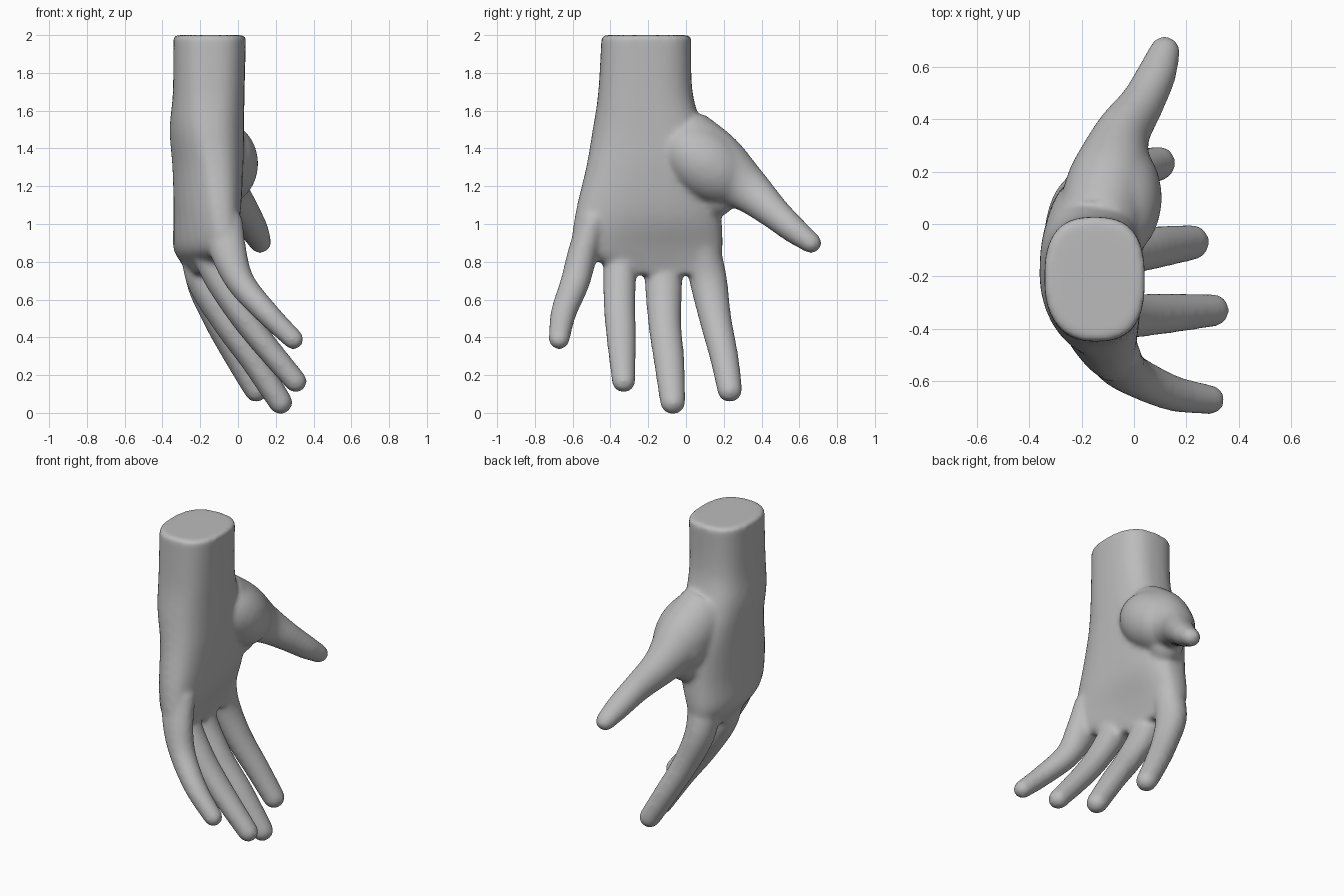
import bpy
import bmesh
import math
from mathutils import Matrix, Vector

cube = bpy.data.objects.get("Cube")
if cube:
    bpy.data.objects.remove(cube, do_unlink=True)

SIDES = 28
skin = bpy.data.materials.new("plain_grey")
skin.use_nodes = True
GREY = (0.5, 0.5, 0.5, 1)
skin.diffuse_color = GREY
skin.node_tree.nodes["Principled BSDF"].inputs["Base Color"].default_value = GREY

bm = bmesh.new()


def loft(rings):
    """Skin a list of point rings into a closed shell."""
    loops = [[bm.verts.new(p) for p in ring] for ring in rings]
    for lo, hi in zip(loops, loops[1:]):
        for i in range(SIDES):
            j = (i + 1) % SIDES
            bm.faces.new((lo[i], lo[j], hi[j], hi[i]))
    bm.faces.new(loops[0][::-1])
    bm.faces.new(loops[-1])


def spline(rows, steps=5):
    """Catmull-Rom interpolation through rows of any width."""
    rows = [Vector(r) for r in rows]
    padded = [rows[0]] + rows + [rows[-1]]
    out = []
    for a, b, c, d in zip(padded, padded[1:], padded[2:], padded[3:]):
        for s in range(steps):
            t = s / steps
            out.append(0.5 * (2 * b + (c - a) * t + (2 * a - 5 * b + 4 * c - d) * t * t
                              + (3 * b - a - 3 * c + d) * t ** 3))
    return out + [rows[-1]]


def power(v, e):
    return math.copysign(abs(v) ** e, v)


def palm_ring(row):
    """Rounded box section, bowed and tilted, softer at the outer back corner."""
    z, cx, cy, rx, ry, bow, tilt, corner = row
    ring = []
    for i in range(SIDES):
        a = math.tau * i / SIDES
        u, v = math.cos(a), math.sin(a)
        e = corner if u < 0 and v < 0 else 0.75
        u, v = power(u, e), power(v, e)
        ring.append((cx + rx * u + bow * v * v - tilt * v, cy + ry * v, z))
    return ring


def digit(rows, ref):
    """Tapered oval tube with a rounded tip; rows are x, y, z, width, depth."""
    pts = spline(rows)
    centres = [Vector(p[:3]) for p in pts]
    rings = []

    def add(c, tan, w, d):
        side = (ref - tan * ref.dot(tan)).normalized()
        up = tan.cross(side)
        rings.append([c + side * w * math.cos(math.tau * i / SIDES)
                      + up * d * math.sin(math.tau * i / SIDES) for i in range(SIDES)])

    for i, p in enumerate(pts):
        tan = (centres[min(i + 1, len(pts) - 1)] - centres[max(i - 1, 0)]).normalized()
        add(centres[i], tan, p[3], p[4])
    for k in range(1, 6):
        a = k / 6 * math.pi / 2 + 0.1
        add(centres[-1] + tan * p[4] * math.sin(a), tan, p[3] * math.cos(a), p[4] * math.cos(a))
    loft(rings)


def pad(centre, radii, angle):
    """Ellipsoid of flesh, turned about the x axis."""
    place = Matrix.Translation(centre) @ Matrix.Rotation(angle, 4, "X") @ Matrix.Diagonal((*radii, 1))
    bmesh.ops.create_uvsphere(bm, u_segments=32, v_segments=20, radius=1, matrix=place)


# Wrist and palm: z, centre x, centre y, half depth, half width, bow, tilt, corner
palm = [
    (2.0, -0.15, -0.21, 0.193, 0.238, 0, 0, 0.85),
    (1.7, -0.155, -0.215, 0.19, 0.25, 0, 0, 0.9),
    (1.5, -0.165, -0.2, 0.197, 0.295, 0, 0, 1.1),
    (1.3, -0.16, -0.18, 0.187, 0.35, 0.01, 0.01, 1.2),
    (1.05, -0.168, -0.2, 0.17, 0.388, 0.03, 0.028, 1.2),
    (0.88, -0.195, -0.2, 0.14, 0.395, 0.06, 0.055, 1.1),
    (0.8, -0.195, -0.14, 0.105, 0.32, 0.05, 0.04, 0.9),
    (0.73, -0.185, -0.09, 0.07, 0.25, 0.03, 0.02, 0.8),
]
loft([palm_ring(r) for r in spline(palm)])

# Four fingers
fingers = [
    # index
    [(-0.18, 0.07, 0.95, 0.09, 0.1), (-0.19, 0.115, 0.72, 0.1, 0.09),
     (-0.11, 0.155, 0.5, 0.086, 0.077), (0, 0.203, 0.29, 0.076, 0.07),
     (0.096, 0.232, 0.12, 0.067, 0.064)],
    # middle
    [(-0.2, -0.13, 0.95, 0.09, 0.1), (-0.19, -0.12, 0.72, 0.1, 0.09),
     (-0.06, -0.113, 0.48, 0.088, 0.077), (0.08, -0.09, 0.28, 0.082, 0.07),
     (0.225, -0.07, 0.056, 0.068, 0.064)],
    # ring
    [(-0.17, -0.34, 0.97, 0.08, 0.09), (-0.13, -0.35, 0.78, 0.088, 0.085),
     (-0.02, -0.352, 0.58, 0.085, 0.075), (0.11, -0.343, 0.4, 0.079, 0.068),
     (0.305, -0.33, 0.167, 0.063, 0.06)],
    # little
    [(-0.085, -0.49, 1.02, 0.08, 0.11), (-0.05, -0.545, 0.85, 0.08, 0.097),
     (0.015, -0.588, 0.69, 0.078, 0.076), (0.152, -0.648, 0.53, 0.069, 0.064),
     (0.293, -0.672, 0.39, 0.057, 0.055)],
]
for f in fingers:
    digit(f, Vector((0, 1, 0)))

# Thumb
thumb = [(-0.13, -0.02, 1.42, 0.17, 0.2), (-0.09, 0.16, 1.3, 0.165, 0.182),
         (-0.05, 0.33, 1.18, 0.11, 0.122), (0.03, 0.46, 1.065, 0.085, 0.088),
         (0.085, 0.57, 0.97, 0.076, 0.072), (0.118, 0.662, 0.9, 0.06, 0.056)]
digit(thumb, Vector((1, 0, 0)))

# Fleshy thumb base and the web beside the index finger
pad((-0.08, 0.1, 1.32), (0.187, 0.27, 0.185), -0.65)
pad((-0.11, 0.16, 1.15), (0.1, 0.11, 0.11), 0)

# Fuse the shells into one skin
bmesh.ops.recalc_face_normals(bm, faces=bm.faces[:])
mesh = bpy.data.meshes.new("hand")
bm.to_mesh(mesh)
bm.free()
hand = bpy.data.objects.new("hand", mesh)
bpy.context.collection.objects.link(hand)
remesh = hand.modifiers.new("fuse", "REMESH")
remesh.mode = "VOXEL"
remesh.voxel_size = 0.013
soften = hand.modifiers.new("soften", "SMOOTH")
soften.factor = 0.5
soften.iterations = 16
bpy.context.view_layer.update()
graph = bpy.context.evaluated_depsgraph_get()
fused = bpy.data.meshes.new_from_object(hand.evaluated_get(graph))
hand.modifiers.clear()
hand.data = fused

# One colour, smooth shading
fused.materials.clear()
fused.materials.append(skin)
for p in fused.polygons:
    p.material_index = 0
    p.use_smooth = True
fused.update()
